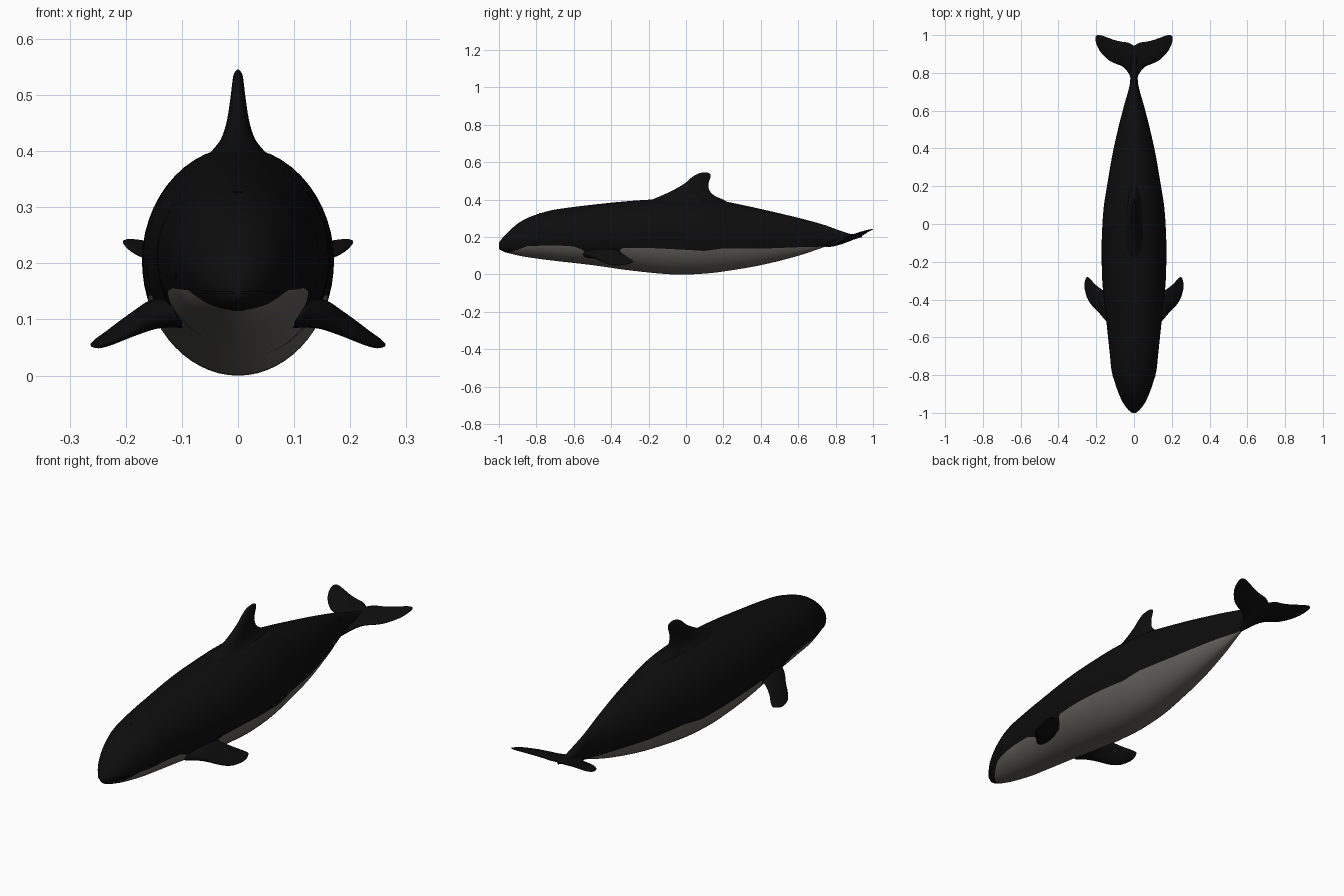
import bpy
import bmesh
from math import sin, cos, asin, pi, sqrt
from mathutils import Vector

default_cube = bpy.data.objects.get("Cube")
if default_cube:
    bpy.data.objects.remove(default_cube, do_unlink=True)


def make_material(name, colour):
    mat = bpy.data.materials.new(name)
    mat.use_nodes = True
    mat.diffuse_color = colour
    mat.node_tree.nodes["Principled BSDF"].inputs["Base Color"].default_value = colour
    return mat


BLACK = make_material("black skin", (0.004, 0.004, 0.004, 1))
GREY = make_material("grey belly", (0.13, 0.125, 0.11, 1))


def sample(keys, t, smooth=True):
    """Interpolate rows of (parameter, values...) at t."""
    t = min(max(t, keys[0][0]), keys[-1][0])
    i = 0
    while i < len(keys) - 2 and t > keys[i + 1][0]:
        i += 1
    a, b = keys[i], keys[i + 1]
    before, after = keys[max(i - 1, 0)], keys[min(i + 2, len(keys) - 1)]
    span = b[0] - a[0]
    u = (t - a[0]) / span
    row = []
    for k in range(1, len(a)):
        if not smooth:
            row.append(a[k] + (b[k] - a[k]) * u)
            continue
        start = (b[k] - before[k]) / (b[0] - before[0]) * span
        end = (after[k] - a[k]) / (after[0] - a[0]) * span
        curve = 3 * u * u - 2 * u ** 3
        row.append(a[k] + (b[k] - a[k]) * curve
                   + start * u * (1 - u) ** 2 - end * u * u * (1 - u))
    return row


def loft(name, rings, cap_start=True, is_belly=None, mirror=False):
    """Skin closed rings of points into one smooth object."""
    bm = bmesh.new()
    loops = [[bm.verts.new(p) for p in ring] for ring in rings]
    count = len(loops[0])
    for i in range(len(loops) - 1):
        for j in range(count):
            k = (j + 1) % count
            face = bm.faces.new((loops[i][j], loops[i][k],
                                 loops[i + 1][k], loops[i + 1][j]))
            face.material_index = int(bool(is_belly and is_belly(i, j)))
    bm.faces.new(loops[-1])
    if cap_start:
        bm.faces.new(loops[0])
    bmesh.ops.recalc_face_normals(bm, faces=bm.faces)
    mesh = bpy.data.meshes.new(name)
    bm.to_mesh(mesh)
    bm.free()
    mesh.materials.append(BLACK)
    mesh.materials.append(GREY)
    mesh.shade_smooth()
    obj = bpy.data.objects.new(name, mesh)
    bpy.context.collection.objects.link(obj)
    if mirror:
        obj.modifiers.new("Mirror", "MIRROR")
    return obj


def foil(lead, trail, half, up, count=28):
    """Streamlined section from a leading to a trailing edge point."""
    lead, trail = Vector(lead), Vector(trail)
    ring = []
    for j in range(count):
        a = 2 * pi * j / count
        middle = lead.lerp(trail, (1 - cos(a)) / 2)
        ring.append(middle + Vector(up) * half * sin(a) * (1 + 0.3 * cos(a)))
    return ring


def steps(keys, count):
    first, last = keys[0][0], keys[-1][0]
    return [first + (last - first) * i / count for i in range(count + 1)]


# Body: y, top, bottom, half width
BODY = [
    (-1, .168, .138, .006), (-.99, .185, .13, .022), (-.97, .207, .12, .042),
    (-.94, .238, .112, .062), (-.9, .272, .102, .08), (-.85, .301, .093, .098),
    (-.78, .327, .083, .118), (-.7, .347, .073, .127), (-.5, .373, .05, .148),
    (-.3, .393, .022, .168), (-.1, .405, .002, .171), (0, .407, 0, .167),
    (.1, .403, .005, .159), (.2, .392, .016, .143), (.4, .35, .05, .108),
    (.6, .303, .1, .06), (.74, .265, .147, .022), (.8, .243, .168, .02),
    (.88, .217, .182, .016), (.94, .21, .2, .004)]

# Height of the belly colour edge along the body
EDGE = [
    (-1, .1), (-.96, .115), (-.91, .128), (-.85, .152), (-.7, .156),
    (-.6, .15), (-.55, .13), (-.52, .095), (-.44, .085), (-.37, .095),
    (-.345, .143), (-.2, .142), (0, .132), (.1, .126), (.2, .14),
    (.4, .138), (.6, .146), (.74, .149), (.78, .14), (1, .1)]


def body_point(y, angle):
    top, bottom, width = sample(BODY, y)
    return Vector((width * cos(angle), y,
                   (top + bottom) / 2 + (top - bottom) / 2 * sin(angle)))


def angle_at(y, z):
    top, bottom, _ = sample(BODY, y)
    rel = (2 * z - top - bottom) / (top - bottom)
    return asin(min(max(rel, -.98), .9))


LOW, HIGH, STATIONS = 24, 32, 140
body_rings, belly_rows = [], []
for i in range(STATIONS + 1):
    y = -1 + 1.94 * (i / STATIONS) ** 1.4
    edge = sample(EDGE, y, smooth=False)[0]
    a = angle_at(y, edge)
    angles = [-pi - a + (2 * a + pi) * j / LOW for j in range(LOW)]
    angles += [a + (pi - 2 * a) * j / HIGH for j in range(HIGH)]
    body_rings.append([body_point(y, t) for t in angles])
    belly_rows.append(edge > sample(BODY, y)[1] + .001)
loft("body", body_rings, is_belly=lambda i, j: j < LOW and belly_rows[i])

# Dorsal fin: height, leading y, trailing y, half thickness
FIN = [
    (.36, -.24, .26, .075), (.4, -.18, .2, .045), (.42, -.135, .155, .03),
    (.45, -.07, .125, .02), (.49, -.003, .121, .0135), (.52, .032, .131, .01),
    (.538, .062, .13, .007), (.545, .085, .115, .002)]
fin_rings = []
for z in steps(FIN, 30):
    lead, trail, half = sample(FIN, z)
    fin_rings.append(foil((0, lead, z), (0, trail, z), half, (1, 0, 0)))
loft("dorsal_fin", fin_rings)

# Tail flukes: x, leading y, trailing y, half thickness
FLUKE = [
    (0, .74, .943, .017), (.03, .8, .96, .014), (.06, .833, .964, .012),
    (.1, .85, .973, .01), (.14, .872, .987, .008), (.18, .915, 1, .006),
    (.198, .95, .999, .004), (.205, .975, .99, .001)]
fluke_rings = []


def fluke_point(x, y):
    return (x, y, .195 + .3 * (y - .88) + .06 * x)


for x in steps(FLUKE, 28):
    lead, trail, half = sample(FLUKE, x)
    fluke_rings.append(foil(fluke_point(x, lead), fluke_point(x, trail),
                            half, (0, -.29, .96)))
loft("tail_flukes", fluke_rings, cap_start=False, mirror=True)

# Flippers: x, leading y and z, trailing y and z, half thickness
FLIPPER = [
    (.11, -.55, .105, -.35, .125, .028), (.15, -.51, .098, -.355, .125, .023),
    (.18, -.475, .083, -.34, .112, .017), (.21, -.445, .067, -.315, .094, .012),
    (.235, -.415, .056, -.288, .076, .009), (.252, -.38, .051, -.282, .065, .006),
    (.262, -.34, .052, -.31, .057, .002)]
flipper_rings = []
for x in steps(FLIPPER, 26):
    lead_y, lead_z, trail_y, trail_z, half = sample(FLIPPER, x)
    flipper_rings.append(foil((x, lead_y, lead_z), (x, trail_y, trail_z),
                              half, (.4, -.15, .9)))
loft("flippers", flipper_rings, mirror=True)

# Mouth line wrapped round the snout
side = []
for i in range(13):
    y = -.9 - .098 * sqrt(i / 12)
    side.append(body_point(y, angle_at(y, .148 + .1 * (y + 1) ** 2)))
path = side + [Vector((-p.x, p.y, p.z)) for p in reversed(side)]
curve = bpy.data.curves.new("mouth_line", "CURVE")
curve.dimensions = "3D"
curve.bevel_depth = .002
line = curve.splines.new("POLY")
line.points.add(len(path) - 1)
for point, p in zip(line.points, path):
    point.co = (p.x, p.y, p.z, 1)
curve.materials.append(BLACK)
bpy.context.collection.objects.link(bpy.data.objects.new("mouth_line", curve))


# Eyes and blowhole
def bead(name, place, radius, scale):
    bpy.ops.mesh.primitive_uv_sphere_add(segments=16, ring_count=8,
                                         radius=radius, location=place)
    obj = bpy.context.object
    obj.name = name
    obj.scale = scale
    obj.data.materials.append(BLACK)
    obj.data.shade_smooth()


eye = body_point(-.8, angle_at(-.8, .18))
bead("left_eye", eye, .008, (.4, 1, 1))
bead("right_eye", (-eye.x, eye.y, eye.z), .008, (.4, 1, 1))
bead("blowhole", body_point(-.78, pi / 2), .009, (1, .6, .25))
